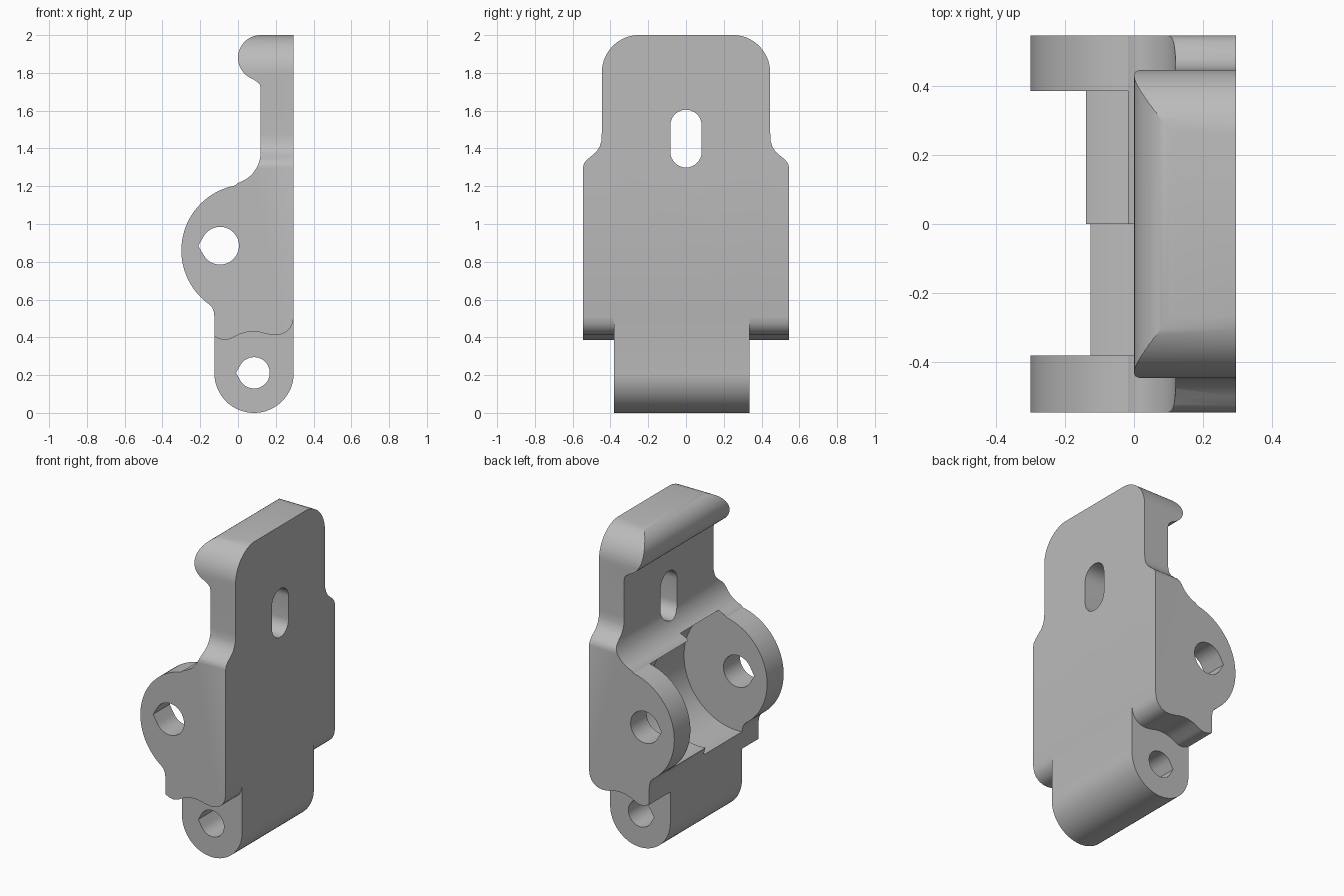
import bpy, bmesh
from math import cos, sin, radians

cube = bpy.data.objects.get("Cube")
if cube:
    bpy.data.objects.remove(cube, do_unlink=True)

grey = bpy.data.materials.new("plain grey")
grey.use_nodes = True
grey.diffuse_color = (0.5, 0.5, 0.5, 1)
grey.node_tree.nodes["Principled BSDF"].inputs["Base Color"].default_value = (0.5, 0.5, 0.5, 1)


def arc(a, b, r, start, end, n=16):
    """Points on a circle about (a, b), angles in degrees."""
    steps = [radians(start + (end - start) * i / n) for i in range(n + 1)]
    return [(a + r * cos(t), b + r * sin(t)) for t in steps]


def prism(name, points, low, high, axis="y"):
    """Extrude an outline in the xz plane along y, or a yz one along x."""
    place = (lambda p, d: (p[0], d, p[1])) if axis == "y" else (lambda p, d: (d, p[0], p[1]))
    bm = bmesh.new()
    face = bm.faces.new([bm.verts.new(place(p, low)) for p in points])
    out = bmesh.ops.extrude_face_region(bm, geom=[face])["geom"]
    shift = place((0, 0), high - low)
    bmesh.ops.translate(bm, vec=shift, verts=[v for v in out if isinstance(v, bmesh.types.BMVert)])
    bmesh.ops.recalc_face_normals(bm, faces=bm.faces)
    mesh = bpy.data.meshes.new(name)
    bm.to_mesh(mesh)
    bm.free()
    mesh.materials.append(grey)
    obj = bpy.data.objects.new(name, mesh)
    bpy.context.collection.objects.link(obj)
    return obj


def combine(target, tool, operation="DIFFERENCE"):
    """Apply a boolean and remove its tool."""
    mod = target.modifiers.new("cut", "BOOLEAN")
    mod.operation, mod.solver, mod.object = operation, "EXACT", tool
    bpy.ops.object.select_all(action="DESELECT")
    bpy.context.view_layer.objects.active = target
    target.select_set(True)
    bpy.ops.object.modifier_apply(modifier=mod.name)
    bpy.data.objects.remove(tool, do_unlink=True)


def teardrop(x, z, r):
    """Round hole with a slight point towards -x."""
    return arc(x, z, r, -150, 150, 40) + [(x - r / cos(radians(30)), z)]


# Side profile: top hook, thin plate, large pivot cheek, rounded lug
side = [(0.295, 2.0)]
side += arc(0.12, 1.88, 0.12, 90, 250, 20)
side += [(0.105, 1.75), (0.116, 1.737), (0.12, 1.715)]
side += arc(-0.05, 1.38, 0.17, 0, -73, 12)
side += arc(0.05, 0.86, 0.35, 101, 235, 32)
side += [(-0.136, 0.557), (-0.128, 0.535), (-0.125, 0.51)]
side += arc(0.085, 0.21, 0.21, 180, 360, 32)
body = prism("bracket_body", side, -0.7, 0.7)

# Width outline: rounded top, shoulders, straight sides
half = [(0.545, -0.1), (0.545, 1.3), (0.54, 1.32), (0.525, 1.34), (0.5, 1.36),
        (0.475, 1.382), (0.457, 1.41), (0.448, 1.44), (0.446, 1.48)]
half += arc(0.246, 1.801, 0.2, 0, 90)
outline = half + [(-y, z) for y, z in reversed(half)]
combine(body, prism("width_outline", outline, -0.6, 0.6, "x"), "INTERSECT")

# Clearance beside the lug, with a wavy upper edge
wave = [(0.4, 0.51), (0.295, 0.51), (0.289, 0.475), (0.275, 0.447), (0.25, 0.425),
        (0.22, 0.414), (0.19, 0.412), (0.15, 0.418), (0.115, 0.427), (0.08, 0.43),
        (0.045, 0.427), (0.01, 0.417), (-0.03, 0.397), (-0.05, 0.389), (-0.07, 0.386),
        (-0.1, 0.392), (-0.125, 0.404), (-0.3, 0.404), (-0.3, -0.1), (0.4, -0.1)]
for low, high in ((0.335, 0.8), (-0.8, -0.38)):
    combine(body, prism("lug_clearance", wave, low, high))

# Stepped round pocket between the cheeks
for r, low, high in ((0.375, -0.38, 0), (0.328, -0.1, 0.385)):
    combine(body, prism("pocket", arc(-0.095, 0.885, r, 0, 354, 59), low, high))

# Pivot holes
for x, z, r in ((-0.095, 0.885, 0.1), (0.085, 0.212, 0.083)):
    combine(body, prism("pivot_hole", teardrop(x, z, r), -0.8, 0.8))

# Slot through the plate
slot = arc(0, 1.522, 0.083, 0, 180) + arc(0, 1.382, 0.083, 180, 360)
combine(body, prism("slot", slot, -0.6, 0.6, "x"))

bpy.ops.object.shade_smooth_by_angle(angle=radians(25))
